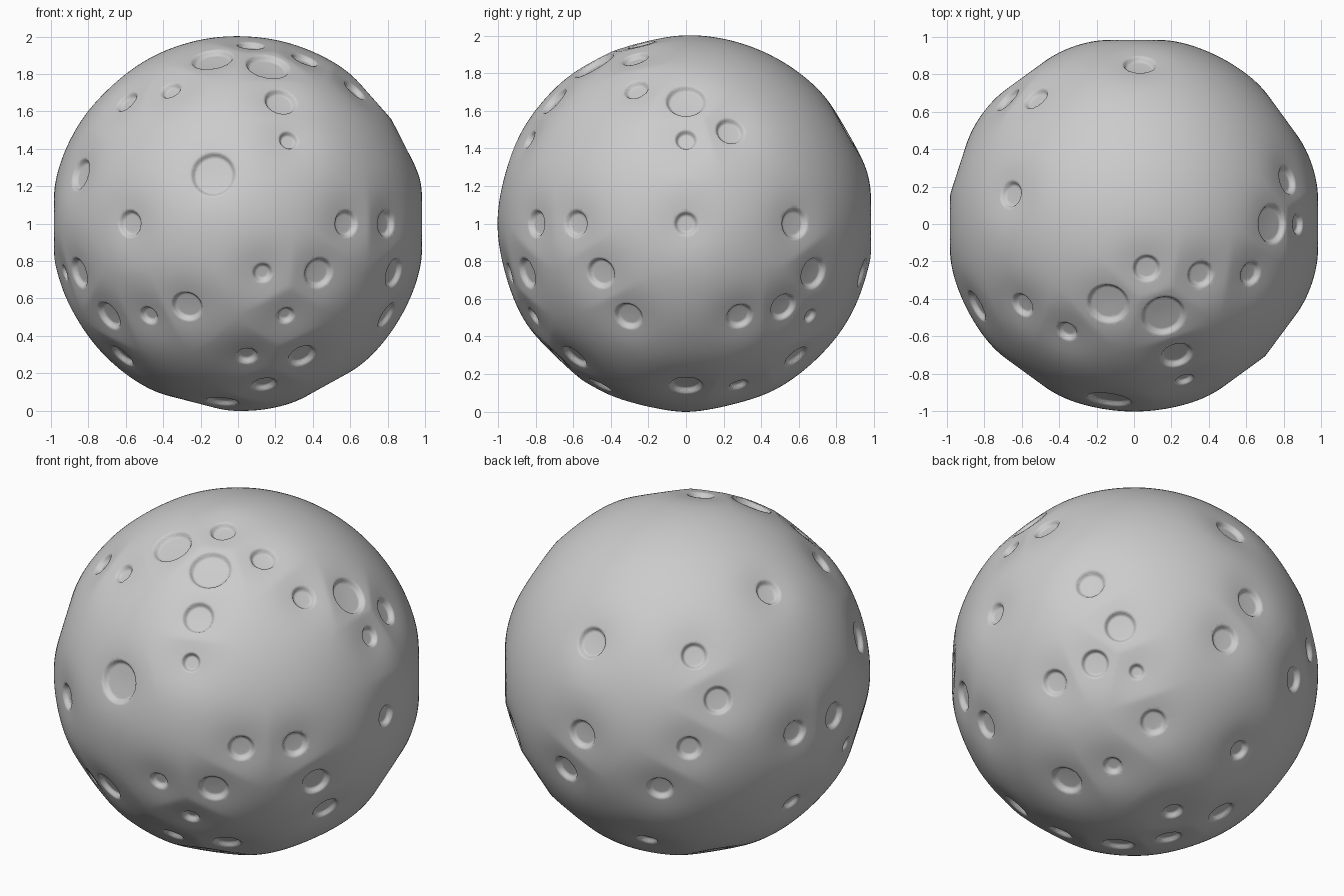
import bpy, bmesh, math
from mathutils import Vector
from mathutils.kdtree import KDTree

if "Cube" in bpy.data.objects:
    bpy.data.objects.remove(bpy.data.objects["Cube"])

# Craters grouped by latitude ring: (azimuth in degrees, radius)
RINGS = {
    75.5: [(-74, .075)],
    63: [(-108, .115), (-37, .075)],
    58.5: [(-72, .12)],
    46.5: [(-122, .06), (-23, .07), (166.5, .075)],
    41.5: [(-72, .09), (-144, .07), (0, .11)],
    30: [(16, .08), (88, .09), (128, .075)],
    27: [(-72, .055), (0, .06)],
    15.5: [(-98, .122), (-152.5, .09), (135.5, .08)],
    0: [(-126, .075), (-54, .075), (-36.5, .075), (0, .065), (36, .085),
        (90, .085), (126, .07), (162, .075), (180, .08)],
    -15.5: [(-82, .055), (-63, .085), (-28.5, .085), (-153.5, .085),
            (45.5, .09), (81.5, .08), (116.5, .075), (-168, .045)],
    -26.7: [(-108, .088), (36, .08)],
    -30: [(-144, .085), (-124, .055), (-72.5, .05), (-21, .08), (19.5, .075),
          (51, .045), (167.5, .06)],
    -46: [(-86, .06), (-60, .08), (-155, .075), (59, .075), (107, .06)],
    -61: [(-73, .07), (0, .09), (36, .055), (145, .08)],
    -75.5: [(109, .06), (180, .075), (-110, .09)],
}
PIT, WALL, DENT, SPREAD = 0.025, 0.018, 0.022, 0.15


def direction(lat, az):
    a, b = math.radians(lat), math.radians(az)
    return Vector((math.cos(a) * math.cos(b), math.cos(a) * math.sin(b), math.sin(a)))


craters = [(direction(lat, az), r) for lat, ring in RINGS.items() for az, r in ring]
tree = KDTree(len(craters))
for i, (p, r) in enumerate(craters):
    tree.insert(p, i)
tree.balance()


def rim_distance(p):
    return min((d - craters[i][1] for _, i, d in tree.find_range(p, 0.2)), default=1)


def surface_radius(p):
    # soft hollow around each crater plus a steep-walled shallow pit
    dent = pit = 0.0
    for _, i, d in tree.find_range(p, 0.45):
        dent = max(dent, DENT * math.exp(-(d / SPREAD) ** 2))
        t = min(max((craters[i][1] - d) / WALL, 0), 1)
        pit = max(pit, PIT * t * t * (3 - 2 * t))
    return 1.003 - dent - pit


# Moon ball, refined along the crater rims
bm = bmesh.new()
bmesh.ops.create_icosphere(bm, subdivisions=7, radius=1)
near = {v for v in bm.verts if -0.04 < rim_distance(v.co.normalized()) < 0.02}
edges = [e for e in bm.edges if e.verts[0] in near and e.verts[1] in near]
bmesh.ops.subdivide_edges(bm, edges=edges, cuts=1, use_grid_fill=True)
bmesh.ops.triangulate(bm, faces=[f for f in bm.faces if len(f.verts) > 3])
for v in bm.verts:
    p = v.co.normalized()
    v.co = p * surface_radius(p) + Vector((0, 0, 1))
for f in bm.faces:
    f.smooth = True

mesh = bpy.data.meshes.new("cratered_ball")
bm.to_mesh(mesh)
bm.free()
ball = bpy.data.objects.new("cratered_ball", mesh)
bpy.context.collection.objects.link(ball)
